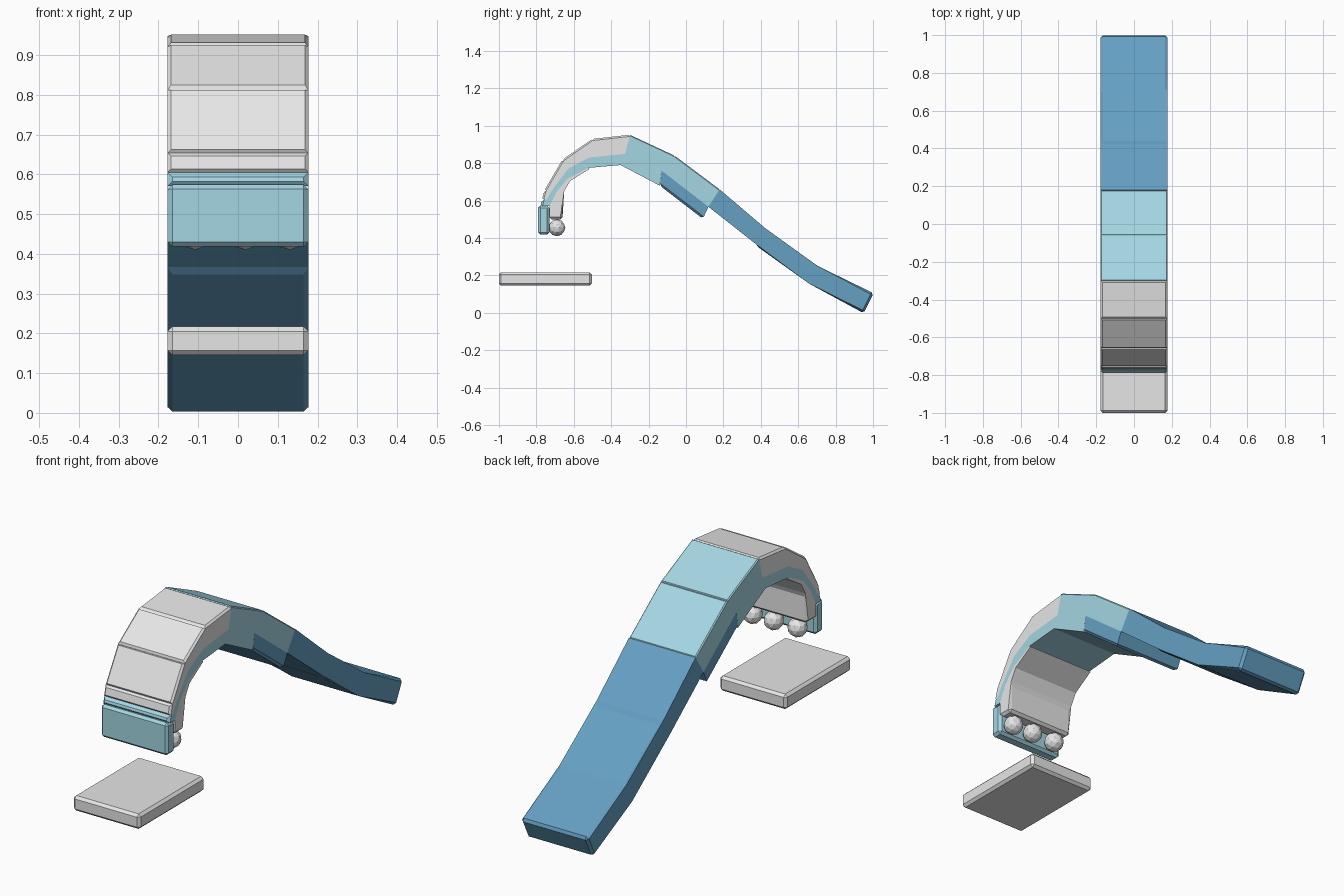
import bpy, bmesh
from mathutils import Matrix

if "Cube" in bpy.data.objects:
    bpy.data.objects.remove(bpy.data.objects["Cube"])

HALF = 0.177  # half width of every strip


def material(name, rgb):
    m = bpy.data.materials.new(name)
    m.diffuse_color = (*rgb, 1)
    m.use_nodes = True
    m.node_tree.nodes["Principled BSDF"].inputs["Base Color"].default_value = m.diffuse_color
    return m


GREY = material("pale grey", (0.80, 0.80, 0.81))
LIGHT = material("light blue", (0.37, 0.67, 0.77))
BLUE = material("mid blue", (0.13, 0.35, 0.545))


def finish(name, bm, mat):
    bmesh.ops.recalc_face_normals(bm, faces=bm.faces)
    me = bpy.data.meshes.new(name)
    bm.to_mesh(me)
    bm.free()
    me.materials.append(mat)
    ob = bpy.data.objects.new(name, me)
    bpy.context.collection.objects.link(ob)
    return ob


def block(name, pts, mat, rim=None, width=0.012):
    """Extrude a (y, z) profile across x and bevel the edges between rim points."""
    n = len(pts)
    rim = set(range(n)) if rim is None else set(rim)
    bm = bmesh.new()
    a = [bm.verts.new((-HALF, y, z)) for y, z in pts]
    b = [bm.verts.new((HALF, y, z)) for y, z in pts]
    bm.faces.new(a)
    bm.faces.new(b[::-1])
    for i in range(n):
        j = (i + 1) % n
        bm.faces.new((a[i], b[i], b[j], a[j]))
    index = {v: i % n for i, v in enumerate(a + b)}
    edges = [e for e in bm.edges if all(index[v] in rim for v in e.verts)]
    if edges:
        bmesh.ops.bevel(bm, geom=edges, offset=width, segments=1,
                        affect='EDGES', clamp_overlap=True)
    return finish(name, bm, mat)


# floating base slab
block("base_slab", [(-1, 0.145), (-0.503, 0.145), (-0.503, 0.217), (-1, 0.217)], GREY)

# segmented outer arch: outer joints and the matching inner joints
outer = [(-0.77, 0.605), (-0.757, 0.655), (-0.66, 0.82), (-0.50, 0.93),
         (-0.30, 0.952), (-0.06, 0.84), (0.18, 0.66)]
middle = [(-0.745, 0.605), (-0.72, 0.65), (-0.63, 0.77), (-0.52, 0.83),
          (-0.325, 0.85), (-0.13, 0.76), (0.12, 0.567)]
for i in range(6):
    block(f"arch_segment_{i + 1}", [outer[i], outer[i + 1], middle[i + 1], middle[i]],
          GREY if i < 4 else LIGHT, rim=(0, 1), width=0.009 if i < 4 else 0.005)

# light blue band that follows the underside of the arch
inner = [(-0.73, 0.57), (-0.69, 0.65), (-0.635, 0.715), (-0.525, 0.775),
         (-0.35, 0.79), (-0.14, 0.68)]
block("inner_band", [(-0.78, 0.57), (-0.77, 0.605)] + middle[:6] + inner[::-1],
      LIGHT, rim=(0, 1))

# front plate and the grey liner behind it
block("front_plate", [(-0.79, 0.418), (-0.73, 0.418), (-0.73, 0.57), (-0.79, 0.575)], LIGHT)
block("front_liner", [(-0.73, 0.5), (-0.66, 0.5), (-0.66, 0.64), (-0.62, 0.705),
                      (-0.515, 0.77)] + inner[3::-1], GREY, rim=(0, 1, 2))

# blue end of the inner band
block("inner_tail", [(-0.13, 0.76), (-0.14, 0.68), (0.09, 0.503), (0.12, 0.567)],
      BLUE, rim=(1, 2))

# long blue tail
block("long_tail", [(0.18, 0.66), (0.43, 0.44), (0.705, 0.25), (1.003, 0.105),
                    (0.95, -0.002), (0.66, 0.155), (0.38, 0.355), (0.12, 0.567)],
      BLUE, rim=range(1, 7))

# faceted balls under the liner
for k, x in enumerate((-0.108, 0.018, 0.13)):
    bm = bmesh.new()
    bmesh.ops.create_icosphere(bm, subdivisions=2, radius=0.045,
                               matrix=Matrix.Translation((x, -0.69, 0.455)))
    finish(f"ball_{k + 1}", bm, GREY)
